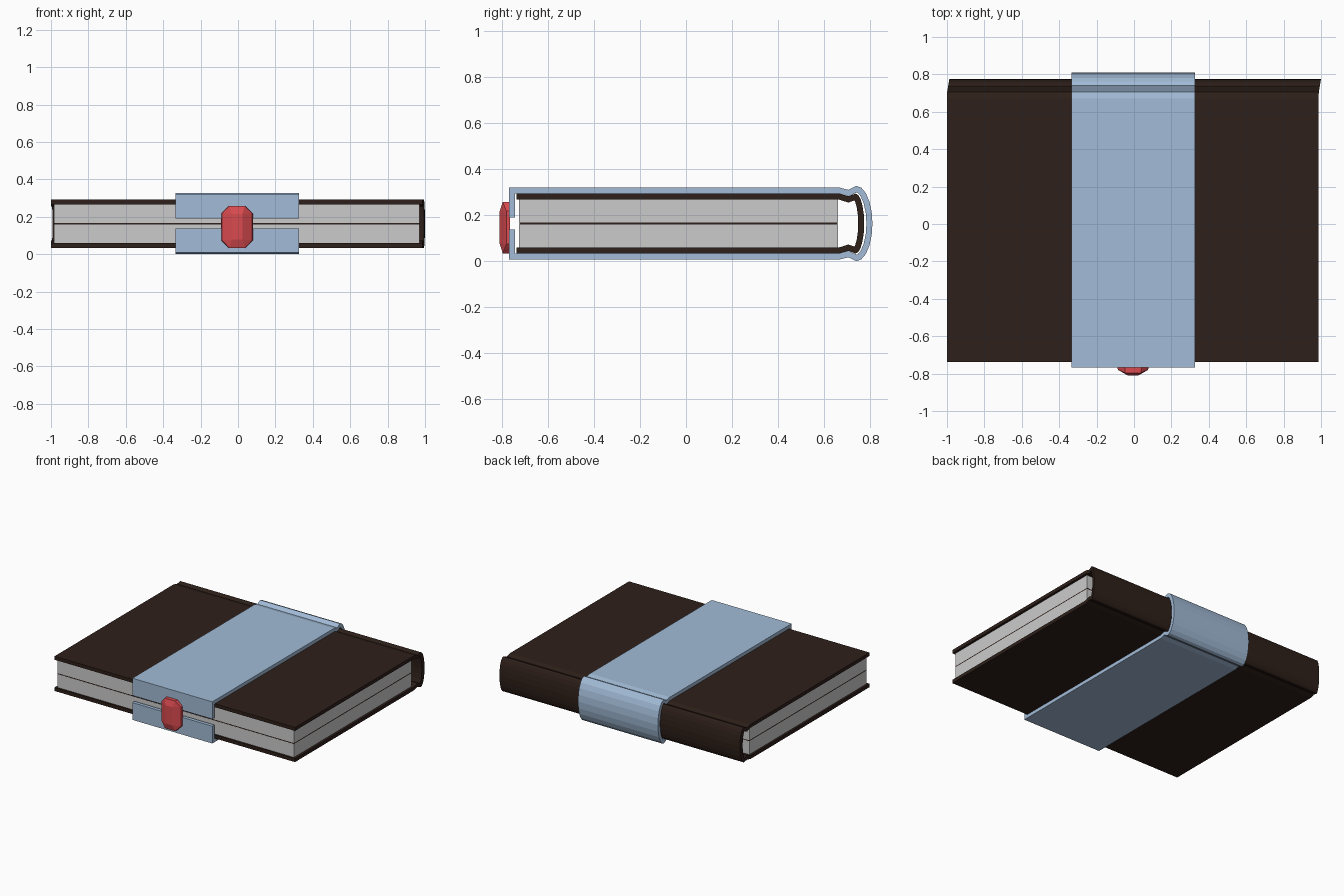
import bpy, bmesh, math
from mathutils import Vector

if "Cube" in bpy.data.objects:
    bpy.data.objects.remove(bpy.data.objects["Cube"])

MID = 0.1635  # mid height of the closed book


def material(name, rgb):
    m = bpy.data.materials.new(name)
    m.diffuse_color = (*rgb, 1)
    m.use_nodes = True
    m.node_tree.nodes["Principled BSDF"].inputs["Base Color"].default_value = m.diffuse_color
    return m


def finish(name, bm, mat=None):
    bmesh.ops.recalc_face_normals(bm, faces=bm.faces)
    me = bpy.data.meshes.new(name)
    bm.to_mesh(me)
    bm.free()
    ob = bpy.data.objects.new(name, me)
    bpy.context.collection.objects.link(ob)
    if mat:
        me.materials.append(mat)
    return ob


def wrap(name, flat, arc, thick, x0, x1, mat, skew=0.0):
    """Extrude a thick strip that wraps the book; the upper half profile is mirrored."""
    cy, ry, rz = arc
    half = [Vector((y, z - MID)) for y, z in flat]
    half += [Vector((cy + ry * math.sin(math.radians(a)), rz * math.cos(math.radians(a))))
             for a in (0, 18, 36, 54, 72)]
    outer = half + [Vector((cy + ry, 0))] + [Vector((p.x, -p.y)) for p in reversed(half)]
    n = len(outer)
    inner = []
    for i, p in enumerate(outer):  # mitred inward offset
        a = (p - outer[i - 1]).normalized() if i else None
        b = (outer[i + 1] - p).normalized() if i < n - 1 else None
        a, b = a or b, b or a
        na, nb = Vector((a.y, -a.x)), Vector((b.y, -b.x))
        m = (na + nb).normalized()
        inner.append(p + m * thick / m.dot(na))
    bm = bmesh.new()

    def row(pts, x):
        return [bm.verts.new((x + skew * max(0, p.x - 0.70) / 0.07, p.x, p.y + MID)) for p in pts]
    rings = [row(outer, x0), row(outer, x1), row(inner, x1), row(inner, x0)]
    for k in range(4):
        r, s = rings[k], rings[(k + 1) % 4]
        for i in range(n - 1):
            bm.faces.new((r[i], r[i + 1], s[i + 1], s[i]))
    for i in (0, n - 1):
        bm.faces.new([r[i] for r in rings])
    return finish(name, bm, mat)


def box(name, lo, hi):
    bm = bmesh.new()
    bmesh.ops.create_cube(bm, size=1)
    for v in bm.verts:
        v.co = [(l + h) / 2 + c * (h - l) for l, h, c in zip(lo, hi, v.co)]
    return finish(name, bm)


leather = material("dark_leather", (0.027, 0.014, 0.010))
blue = material("pale_blue", (0.36, 0.50, 0.68))
red = material("red", (0.70, 0.07, 0.08))

# Cover with hinge grooves and rounded spine
wrap("cover", [(-0.737, 0.293), (0.67, 0.293), (0.705, 0.282)],
     (0.737, 0.037, 0.130), 0.026, -1.0, 0.987, leather, 0.012)

# Two page blocks and the dark divider between them
box("lower_pages", (-0.985, -0.725, 0.060), (0.970, 0.66, 0.160))
box("upper_pages", (-0.985, -0.725, 0.167), (0.970, 0.66, 0.267))
divider = box("page_divider", (-0.985, -0.724, 0.160), (0.970, 0.659, 0.167))
divider.data.materials.append(leather)

# Strap around the book, open at the front
wrap("strap", [(-0.768, 0.190), (-0.768, 0.319), (0.67, 0.319), (0.705, 0.310)],
     (0.740, 0.070, 0.1635), 0.026, -0.335, 0.325, blue)

# Faceted clasp gem
bm = bmesh.new()
for hx, y, hz in ((0.085, -0.765, 0.072), (0.045, -0.765, 0.112), (0.080, -0.780, 0.072),
                  (0.042, -0.796, 0.112), (0.028, -0.810, 0.068)):
    for sx in (-1, 1):
        for sz in (-1, 1):
            bm.verts.new((-0.005 + sx * hx, y, 0.146 + sz * hz))
bmesh.ops.convex_hull(bm, input=bm.verts)
bmesh.ops.dissolve_limit(bm, angle_limit=0.02, verts=bm.verts, edges=bm.edges)
finish("clasp", bm, red)
